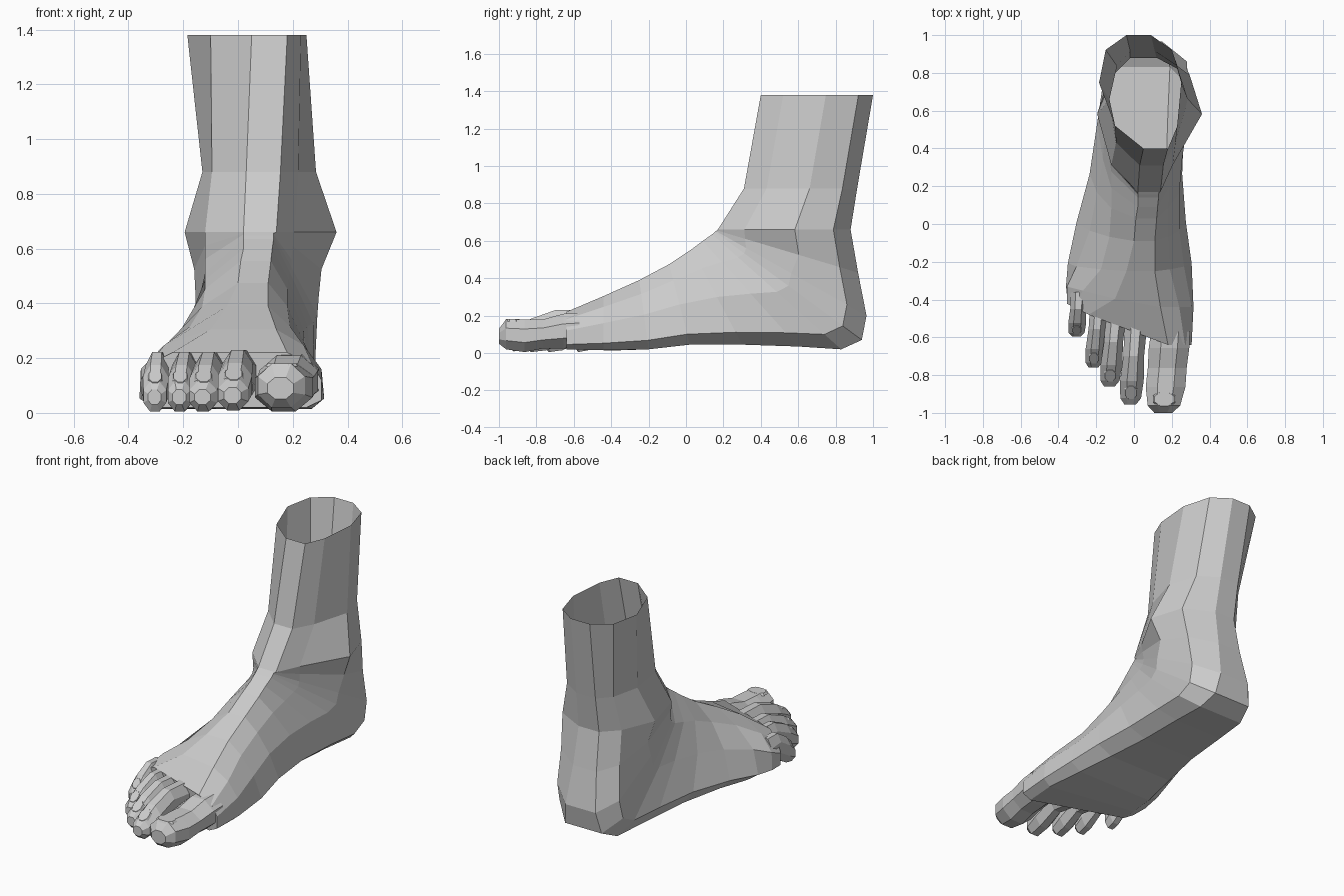
import bpy, bmesh
from math import cos, sin, pi, atan2
from mathutils import Matrix

if "Cube" in bpy.data.objects:
    bpy.data.objects.remove(bpy.data.objects["Cube"])


def make_object(name, bm):
    bmesh.ops.recalc_face_normals(bm, faces=bm.faces)
    mesh = bpy.data.meshes.new(name)
    bm.to_mesh(mesh)
    bm.free()
    obj = bpy.data.objects.new(name, mesh)
    bpy.context.collection.objects.link(obj)
    return obj


def loft(name, rings, cap_start=True, cap_end=True):
    bm = bmesh.new()
    loops = [[bm.verts.new(p) for p in ring] for ring in rings]
    n = len(loops[0])
    for a, b in zip(loops, loops[1:]):
        for i in range(n):
            j = (i + 1) % n
            bm.faces.new((a[i], a[j], b[j], b[i]))
    if cap_start:
        bm.faces.new(loops[0])
    if cap_end:
        bm.faces.new(loops[-1])
    return make_object(name, bm)


# Foot and leg: rings fan from the toe line, round the heel, up to the open top.
# Each spine entry: instep y, z and sole/heel y, z
spine = [
    (-.60, .22, -.60, .02), (-.42, .305, -.42, .015), (-.25, .39, -.20, .02),
    (-.09, .475, .02, .045), (.03, .555, .30, .045), (.09, .60, .60, .035),
    (.14, .635, .83, .02), (.155, .648, .94, .07), (.16, .652, .965, .20),
    (.165, .656, .92, .43), (.17, .66, .88, .66), (.31, .88, .915, .88),
    (.40, 1.38, 1.0, 1.38)]
# Outer and inner side x at five steps from instep to sole
outer = [
    (-.24, -.32, -.355, -.35, -.30), (-.10, -.27, -.355, -.36, -.29),
    (-.04, -.175, -.305, -.35, -.28), (0, -.13, -.235, -.305, -.25),
    (.01, -.12, -.195, -.235, -.19), (.02, -.12, -.165, -.195, -.15),
    (.02, -.12, -.155, -.165, -.11), (.02, -.12, -.155, -.155, -.08),
    (.02, -.12, -.155, -.145, -.055), (.02, -.12, -.16, -.12, -.03),
    (.02, -.12, -.195, -.11, -.02), (.03, -.095, -.13, -.09, -.02),
    (.05, -.10, -.185, -.15, -.04)]
inner = [
    (.18, .27, .305, .305, .25), (.14, .24, .305, .315, .27),
    (.11, .19, .265, .305, .24), (.11, .18, .24, .275, .19),
    (.12, .18, .24, .255, .17), (.125, .185, .255, .265, .18),
    (.13, .19, .275, .28, .19), (.13, .195, .29, .28, .17),
    (.13, .195, .295, .28, .15), (.13, .20, .305, .28, .13),
    (.14, .205, .36, .295, .12), (.155, .22, .285, .23, .11),
    (.18, .23, .25, .20, .09)]
foot_steps = (0, .2, .5, .87, 1)
leg_steps = (0, .2, .58, .87, 1)
skew = {0: .5, 1: .25}  # the toe line runs back towards the little toe
rings = []
for k, (ty, tz, by, bz) in enumerate(spine):
    steps = leg_steps if k > 8 else foot_steps

    def point(x, t):
        y = ty + (by - ty) * t - skew.get(k, 0) * min(x, .08)
        return (x, y, tz + (bz - tz) * t)
    ring = [point(x, t) for x, t in zip(inner[k], steps)]
    ring += [point(x, t) for x, t in reversed(list(zip(outer[k], steps)))]
    rings.append(ring)
loft("foot_and_leg", rings, cap_end=False)

# Toe profiles: position along toe, width factor, top z, bottom z
big_profile = [(0, .98, .215, .03), (.2, 1.02, .21, .025), (.45, .98, .18, .025),
               (.68, 1, .18, .005), (.91, .82, .18, .02), (1, .45, .13, .05)]
small_profile = [(0, .95, .22, .03), (.38, .88, .222, .06), (.70, 1, .175, .015),
                 (.92, .88, .115, .005), (1, .5, .085, .03)]


def toe(name, root, tip, width, profile, lift=0):
    sections = []
    for s, w, top, bottom in profile:
        cx = root[0] + (tip[0] - root[0]) * s
        cy = root[1] + (tip[1] - root[1]) * s
        top, bottom = top + lift, bottom + lift * .5
        r = 1 / cos(pi / 8)
        ring = []
        for i in range(8):
            a = pi / 8 + i * pi / 4
            ring.append((cx + width * w / 2 * r * cos(a), cy,
                         (top + bottom) / 2 + (top - bottom) / 2 * r * sin(a)))
        sections.append(ring)
    loft(name, sections)

    # Nail: thin eight-sided plate lying on the sloping end of the toe
    a, b = sections[-3][1], sections[-2][1]
    dy, dz = b[1] - a[1], b[2] - a[2]
    length = (dy * dy + dz * dz) ** .5
    cx = root[0] + (tip[0] - root[0]) * .87
    bm = bmesh.new()
    bmesh.ops.create_cone(bm, cap_ends=True, segments=8, radius1=.5, radius2=.42,
                          depth=1)
    place = (Matrix.Translation((cx, a[1] + dy * .65, a[2] + dz * .65 - .005))
             @ Matrix.Rotation(atan2(-dz, -dy), 4, 'X')
             @ Matrix.Diagonal((width * .62, length * .95, .012, 1))
             @ Matrix.Rotation(pi / 8, 4, 'Z'))
    bm.transform(place)
    make_object(name + "_nail", bm)


toe("big_toe", (.193, -.57), (.155, -1.0), .21, big_profile)
toe("second_toe", (.01, -.54), (-.02, -.955), .125, small_profile, .008)
toe("third_toe", (-.095, -.48), (-.13, -.86), .115, small_profile)
toe("fourth_toe", (-.185, -.43), (-.215, -.76), .10, small_profile)
toe("little_toe", (-.29, -.36), (-.305, -.595), .095, small_profile)
